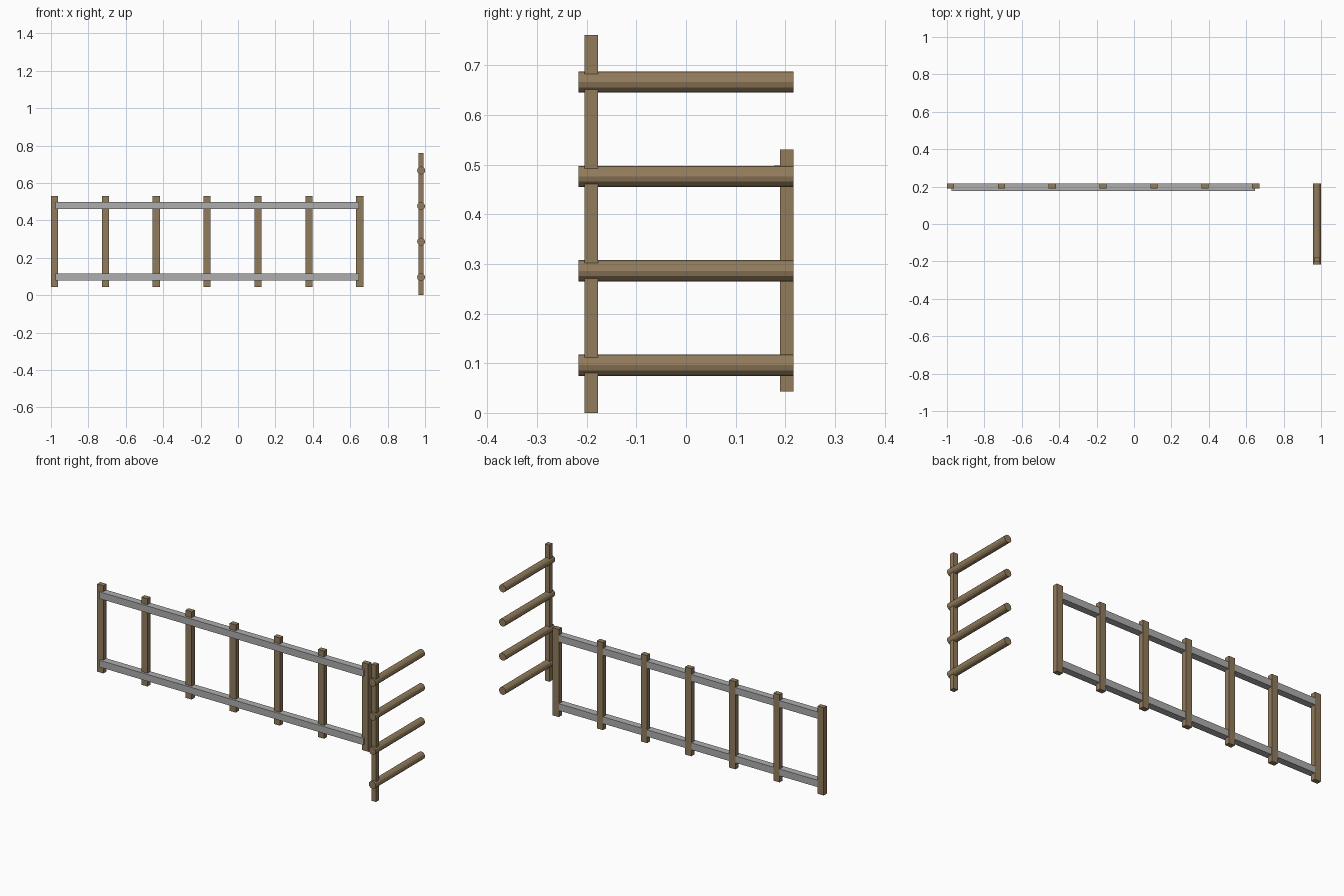
import bpy, math

if "Cube" in bpy.data.objects:
    bpy.data.objects.remove(bpy.data.objects["Cube"])


def material(name, color):
    mat = bpy.data.materials.new(name)
    mat.diffuse_color = (*color, 1)
    mat.use_nodes = True
    mat.node_tree.nodes["Principled BSDF"].inputs["Base Color"].default_value = mat.diffuse_color
    return mat


wood = material("wood", (0.285, 0.2, 0.108))
metal = material("metal", (0.42, 0.42, 0.42))


def box(name, lo, hi, mat):
    bpy.ops.mesh.primitive_cube_add(size=1, location=[(a + b) / 2 for a, b in zip(lo, hi)])
    ob = bpy.context.object
    ob.name = name
    ob.scale = [b - a for a, b in zip(lo, hi)]
    bpy.ops.object.transform_apply(location=False, rotation=False, scale=True)
    ob.data.materials.append(mat)
    return ob


# Long fence panel: seven upright slats
for i in range(7):
    x = -0.981 + i * 0.272
    box(f"fence_slat_{i + 1}", (x - 0.019, 0.189, 0.043), (x + 0.019, 0.2165, 0.531), wood)

# Two grey rails running through the slats
for name, z in (("lower_rail", 0.098), ("upper_rail", 0.479)):
    box(name, (-0.977, 0.177, z - 0.019), (0.648, 0.2155, z + 0.019), metal)

# Separate end post carrying four round rungs
box("end_post", (0.9655, -0.204, 0), (0.9925, -0.177, 0.761), wood)
for i in range(4):
    bpy.ops.mesh.primitive_cylinder_add(
        vertices=12, radius=0.0213, depth=0.434,
        location=(0.979, 0, 0.096 + i * 0.1902), rotation=(math.pi / 2, 0, 0))
    rung = bpy.context.object
    rung.name = f"rung_{i + 1}"
    rung.data.materials.append(wood)
